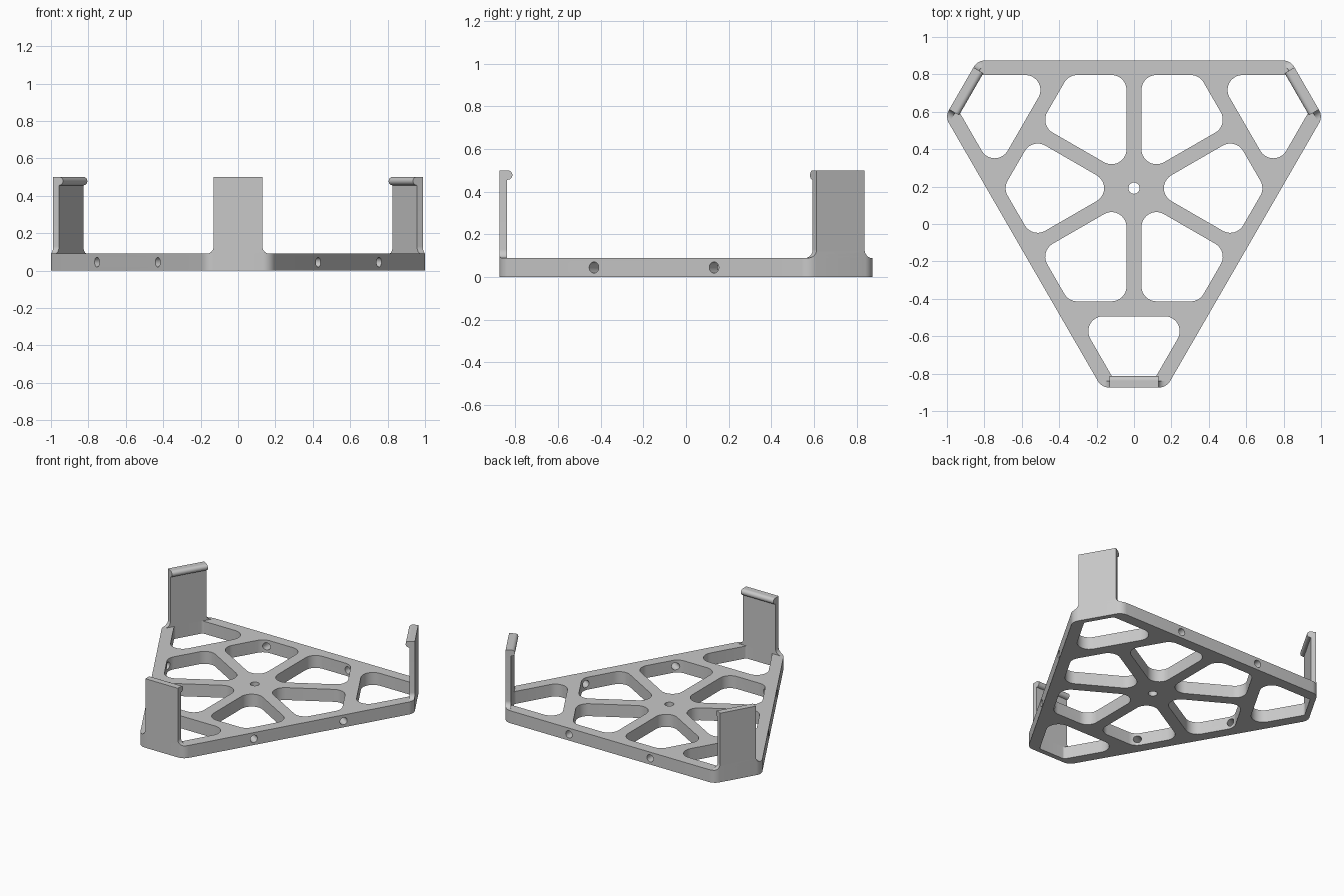
import bpy, bmesh, math
from mathutils import Vector

cube = bpy.data.objects.get("Cube")
if cube:
    bpy.data.objects.remove(cube, do_unlink=True)

CY = 0.1915                      # hub position along y
SIDE, TIP = 0.683, 1.066         # hub to long sides / to short tip edges
INNER, SPOKE, R = 0.605, 0.04, 0.08
THICK, TOP = 0.09, 0.5
WALL, HALF = 1.03, 0.13          # inner face and half width of the clips
LONG_SIDES, TIPS = (90, 210, 330), (30, 150, 270)

grey = bpy.data.materials.new("plain grey")
grey.use_nodes = True
grey.diffuse_color = (0.58, 0.58, 0.58, 1)
grey.node_tree.nodes["Principled BSDF"].inputs["Base Color"].default_value = (0.58, 0.58, 0.58, 1)


def arc(cx, cy, r, start, end, steps=10):
    """Points along an arc, angles in degrees."""
    angles = [math.radians(start + (end - start) * i / steps) for i in range(steps + 1)]
    return [(cx + r * math.cos(a), cy + r * math.sin(a)) for a in angles]


def rounded(sides):
    """Convex outline from (normal angle, distance, radius of next corner)."""
    pts = []
    for i, (a, d, r) in enumerate(sides):
        b, e, _ = sides[(i + 1) % len(sides)]
        turn = (b - a) % 360
        ar, br = math.radians(a), math.radians(b)
        det = math.sin(br - ar)
        x = ((d - r) * math.sin(br) - (e - r) * math.sin(ar)) / det
        y = ((e - r) * math.cos(ar) - (d - r) * math.cos(br)) / det
        pts += arc(x, y, r, a, a + turn)
    return pts


def place(angle, radial, across, z):
    """Position from a direction around the hub."""
    a = math.radians(angle)
    return Vector((radial * math.cos(a) - across * math.sin(a),
                   CY + radial * math.sin(a) + across * math.cos(a), z))


def add_prism(bm, pts, vec):
    face = bm.faces.new([bm.verts.new(p) for p in pts])
    out = bmesh.ops.extrude_face_region(bm, geom=[face])
    verts = [g for g in out["geom"] if isinstance(g, bmesh.types.BMVert)]
    bmesh.ops.translate(bm, verts=verts, vec=vec)


def build(name, prisms):
    bm = bmesh.new()
    for pts, vec in prisms:
        add_prism(bm, pts, vec)
    bmesh.ops.recalc_face_normals(bm, faces=bm.faces)
    mesh = bpy.data.meshes.new(name)
    bm.to_mesh(mesh)
    bm.free()
    mesh.materials.append(grey)
    obj = bpy.data.objects.new(name, mesh)
    bpy.context.collection.objects.link(obj)
    return obj


def flat(outline, low, high):
    return [place(0, x, y, low) for x, y in outline], Vector((0, 0, high - low))


def boolean(obj, tool, operation):
    mod = obj.modifiers.new("shape", "BOOLEAN")
    mod.object, mod.operation, mod.solver = tool, operation, "EXACT"
    bpy.context.view_layer.objects.active = obj
    bpy.ops.object.modifier_apply(modifier=mod.name)


# Base plate with rounded outline
outline = rounded([(a, SIDE if a in LONG_SIDES else TIP, 0.07) for a in range(30, 390, 60)])
plate = build("base_plate", [flat(outline, 0, THICK)])

# Openings: six between the spokes, one at each tip, one in the hub
openings = [arc(0, 0, 0.03, 0, 345, 23)]
for t in range(0, 360, 60):
    openings.append(rounded([(t - 30, INNER, R), (t + 30, INNER, R),
                             (t + 120, -SPOKE, R), (t + 240, -SPOKE, R)]))
for t in TIPS:
    openings.append(rounded([(t, WALL, 0.02), (t + 60, INNER, R),
                             (t + 180, -INNER - 2 * SPOKE, R), (t + 300, INNER, 0.02)]))
opening_cutter = build("opening_cutter", [flat(o, -0.1, 0.2) for o in openings])

# Screw holes through the long sides
drills = []
for t in LONG_SIDES:
    for across in (-0.325, 0.325):
        ring = arc(across, THICK / 2, 0.026, 0, 345, 23)
        drills.append(([place(t, 0.55, u, z) for u, z in ring],
                       place(t, 0.2, 0, 0) - place(t, 0, 0, 0)))
drill_cutter = build("drill_cutter", drills)

for cutter in (opening_cutter, drill_cutter):
    boolean(plate, cutter, "DIFFERENCE")

# Upright clips with flared feet and a rounded lip
limit = build("outline_limit", [flat(outline, -0.1, 1)])
flare = 0.04
foot = arc(HALF + flare, THICK + flare, flare, 270, 180)
front = foot + [(HALF, TOP), (-HALF, TOP)] + [(-u, z) for u, z in reversed(foot)]
bead = 0.022
lip_profile = [(WALL + 0.002, TOP)] + arc(WALL - 0.003, TOP - bead, bead, 90, 270) + \
              [(WALL + 0.002, TOP - 2 * bead)]
parts = [plate]
for t, label in zip(TIPS, ("back_left", "back_right", "front")):
    outward = place(t, 1, 0, 0) - place(t, 0, 0, 0)
    sideways = place(t, 0, 1, 0) - place(t, 0, 0, 0)
    wall = build(label + "_clip_wall", [([place(t, WALL, u, z) for u, z in front],
                                         outward * (TIP - WALL))])
    boolean(wall, limit, "INTERSECT")
    lip = build(label + "_clip_lip", [([place(t, r, -HALF, z) for r, z in lip_profile],
                                       sideways * 2 * HALF)])
    parts += [wall, lip]

for helper in (opening_cutter, drill_cutter, limit):
    bpy.data.objects.remove(helper, do_unlink=True)

# Smooth the rounded corners, keep the edges sharp
bpy.ops.object.select_all(action="DESELECT")
for part in parts:
    part.select_set(True)
bpy.context.view_layer.objects.active = plate
bpy.ops.object.shade_smooth_by_angle(angle=math.radians(30))
